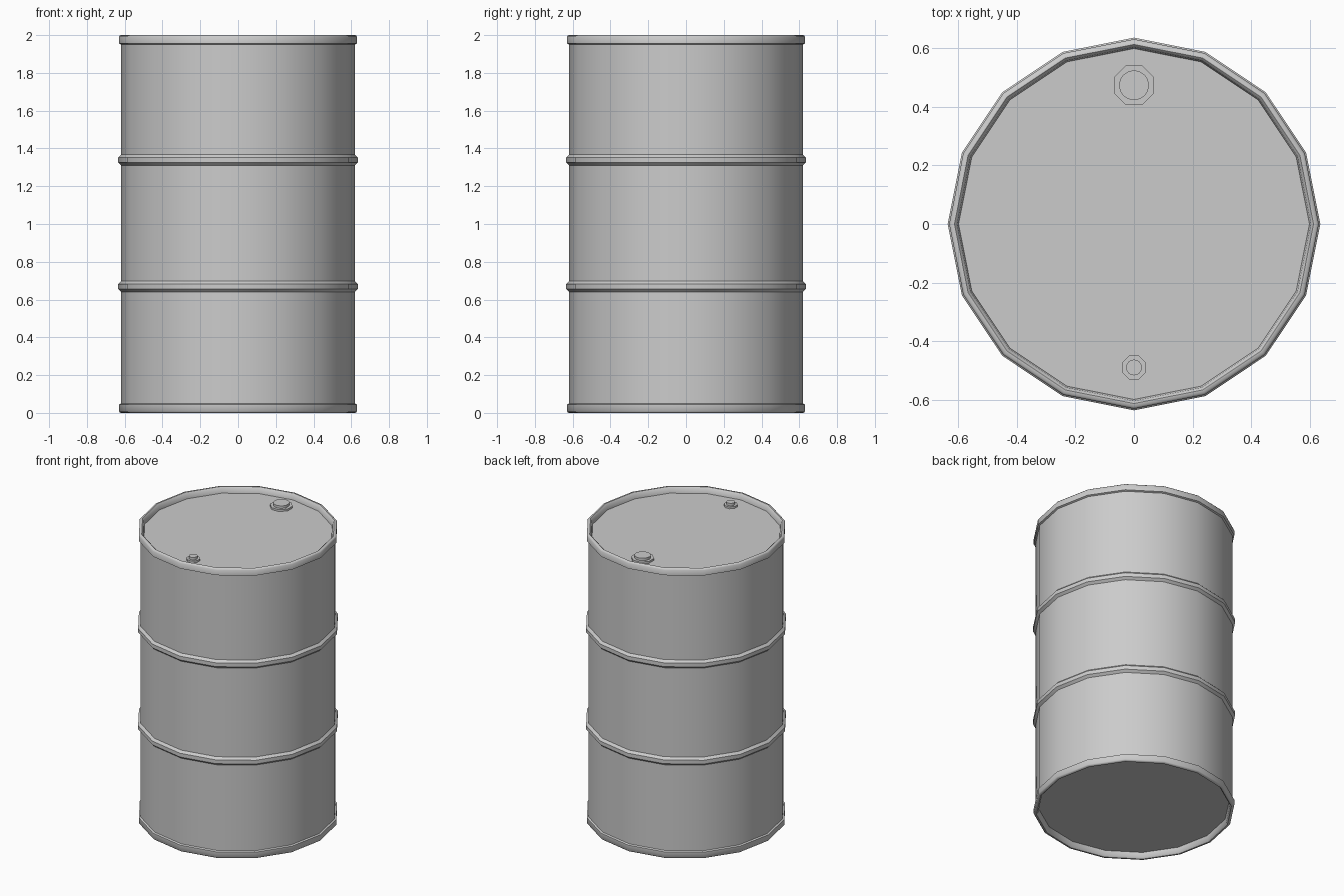
import bpy, bmesh
from math import cos, sin, pi, radians

if "Cube" in bpy.data.objects:
    bpy.data.objects.remove(bpy.data.objects["Cube"])


def lathe(name, profile, sides, centre=(0, 0), turn=0.0):
    """Spin a (radius, z) profile, bottom to top, and cap both ends."""
    bm = bmesh.new()
    rings = []
    for r, z in profile:
        rings.append([bm.verts.new((centre[0] + r * cos(turn + 2 * pi * i / sides),
                                    centre[1] + r * sin(turn + 2 * pi * i / sides), z))
                      for i in range(sides)])
    for a, b in zip(rings, rings[1:]):
        for i in range(sides):
            j = (i + 1) % sides
            bm.faces.new((a[i], a[j], b[j], b[i]))
    bm.faces.new(rings[0][::-1])
    bm.faces.new(rings[-1])
    mesh = bpy.data.meshes.new(name)
    bm.to_mesh(mesh)
    bm.free()
    ob = bpy.data.objects.new(name, mesh)
    bpy.context.collection.objects.link(ob)
    bpy.ops.object.select_all(action='DESELECT')
    ob.select_set(True)
    bpy.context.view_layer.objects.active = ob
    bpy.ops.object.shade_smooth_by_angle(angle=radians(46))
    return ob


H = 2.0
LID = 0.04      # depth of the recessed lids
BODY = 0.619

# Rolled rim, listed from the recessed lid outwards; mirrored for the top
rim = [(0.598, LID), (0.603, 0.008), (0.612, 0.0), (0.624, 0.001),
       (0.63, 0.008), (0.63, 0.045), (BODY, 0.05)]


# Raised rolling hoop
def hoop(z):
    return [(BODY, z - 0.028), (0.635, z - 0.013), (0.635, z + 0.013), (BODY, z + 0.028)]


# Drum shell with hoops, rims and both lids
profile = rim + hoop(0.669) + hoop(1.339) + [(r, H - z) for r, z in reversed(rim)]
lathe("drum_body", profile, 16)

# Filler caps: octagonal flange with a round plug on top
for name, y, flange, plug in (("large_cap", 0.473, 0.073, 0.051),
                              ("small_cap", -0.489, 0.044, 0.027)):
    z = H - LID
    lathe(name + "_flange", [(flange, z - 0.005), (flange, z + 0.013)], 8, (0, y), pi / 8)
    lathe(name + "_plug", [(plug, z + 0.005), (plug, z + 0.03)], 16, (0, y))
